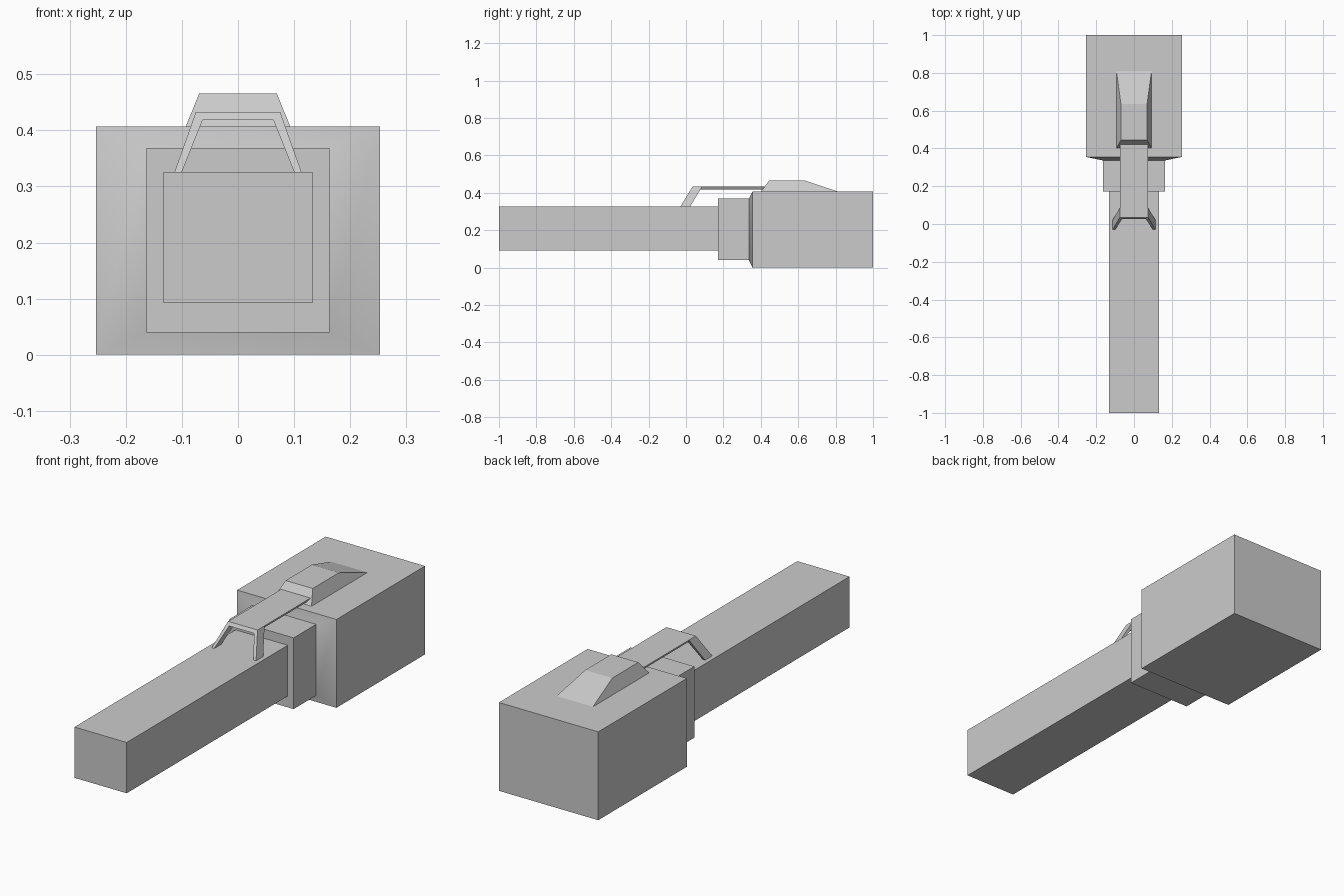
import bpy
import bmesh

cube = bpy.data.objects.get("Cube")
if cube:
    bpy.data.objects.remove(cube, do_unlink=True)

# Single grey material
grey = bpy.data.materials.new("plain grey")
grey.use_nodes = True
colour = (0.6, 0.6, 0.6, 1)
grey.diffuse_color = colour
grey.node_tree.nodes["Principled BSDF"].inputs["Base Color"].default_value = colour


def loft(name, rings, mirror=False):
    """Join four-point rings into a closed solid, optionally mirrored in x."""
    bm = bmesh.new()
    loops = [[bm.verts.new(p) for p in ring] for ring in rings]
    for a, b in zip(loops, loops[1:]):
        for i in range(4):
            j = (i + 1) % 4
            bm.faces.new((a[i], a[j], b[j], b[i]))
    bm.faces.new(loops[0])
    bm.faces.new(loops[-1])
    bmesh.ops.recalc_face_normals(bm, faces=bm.faces)
    mesh = bpy.data.meshes.new(name)
    bm.to_mesh(mesh)
    bm.free()
    mesh.materials.append(grey)
    obj = bpy.data.objects.new(name, mesh)
    bpy.context.collection.objects.link(obj)
    if mirror:
        obj.modifiers.new("Mirror", 'MIRROR')
    return obj


def upright(y, half, low, high):
    """Rectangle facing along y."""
    return [(-half, y, low), (half, y, low), (half, y, high), (-half, y, high)]


def level(z, half, front, back):
    """Rectangle lying flat at height z."""
    return [(-half, front, z), (half, front, z), (half, back, z), (-half, back, z)]


# Long bar, collar and rear housing with a shallow tapered front
loft("barrel", [upright(-1, .133, .092, .326), upright(.2, .133, .092, .326)])
loft("collar", [upright(.172, .163, .04, .368), upright(.345, .163, .04, .368)])
housing = loft("housing", [upright(.336, .163, .04, .368),
                           upright(.355, .253, 0, .407),
                           upright(1, .253, 0, .407)])
bpy.context.view_layer.objects.active = housing
housing.select_set(True)
bpy.ops.object.shade_smooth_by_angle()
housing.select_set(False)

# Sloped hump on top of the housing
loft("top_hump", [level(.40, .096, .397, .825), level(.407, .093, .402, .81),
                  level(.466, .069, .445, .635)])

# Thin strap running forward from the hump
loft("strap", [
    [(-.066, .026, .418), (.066, .026, .418), (.075, .035, .433), (-.075, .035, .433)],
    [(-.066, .45, .418), (.066, .45, .418), (.075, .45, .433), (-.075, .45, .433)]])

# Splayed legs raking forward onto the barrel
loft("strap_legs", [
    [(.075, .035, .433), (.063, .026, .418), (.063, .077, .418), (.075, .086, .433)],
    [(.113, -.03, .326), (.1, -.03, .326), (.1, .022, .326), (.113, .022, .326)]],
    mirror=True)
